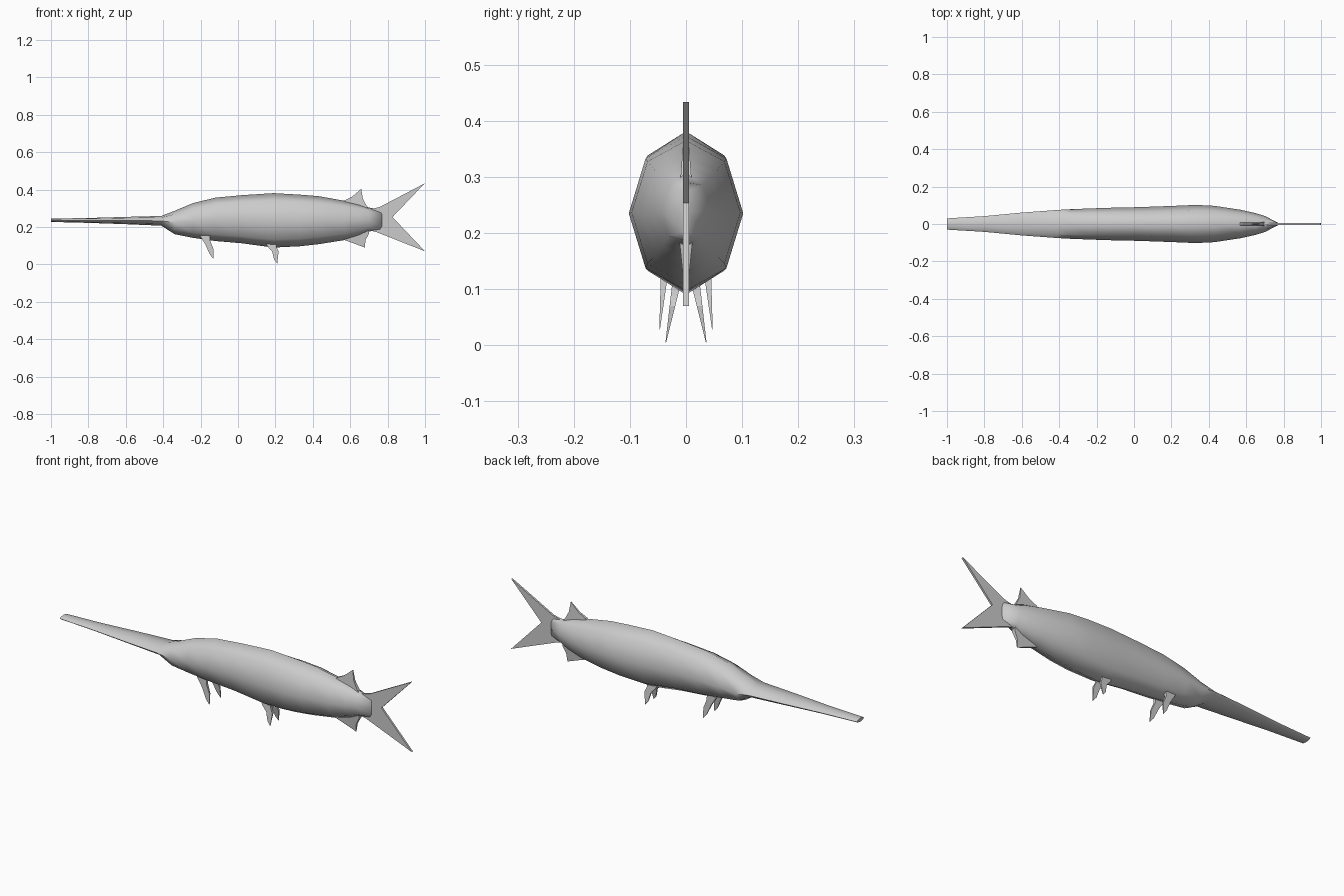
import bpy, bmesh, math

cube = bpy.data.objects.get("Cube")
if cube:
    bpy.data.objects.remove(cube, do_unlink=True)

grey = bpy.data.materials.new("plain_grey")
grey.use_nodes = True
GREY = (0.6, 0.6, 0.6, 1)
grey.diffuse_color = GREY
grey.node_tree.nodes["Principled BSDF"].inputs["Base Color"].default_value = GREY


def finish(name, bm, angle):
    bmesh.ops.recalc_face_normals(bm, faces=bm.faces)
    mesh = bpy.data.meshes.new(name)
    bm.to_mesh(mesh)
    bm.free()
    mesh.materials.append(grey)
    obj = bpy.data.objects.new(name, mesh)
    bpy.context.collection.objects.link(obj)
    bpy.ops.object.select_all(action="DESELECT")
    obj.select_set(True)
    bpy.context.view_layer.objects.active = obj
    bpy.ops.object.shade_smooth_by_angle(angle=math.radians(angle))
    return obj


def loft(name, sections, sides=8):
    """Skin eight-sided rings; each section is x, half width, bottom z, top z."""
    bm = bmesh.new()
    rings = []
    for x, w, lo, hi in sections:
        mid, r = (lo + hi) / 2, (hi - lo) / 2
        rings.append([bm.verts.new((x, w * math.cos(math.tau * i / sides),
                                    mid + r * math.sin(math.tau * i / sides)))
                      for i in range(sides)])
    for a, b in zip(rings, rings[1:]):
        for i in range(sides):
            j = (i + 1) % sides
            bm.faces.new((a[i], a[j], b[j], b[i]))
    bm.faces.new(rings[0])
    bm.faces.new(rings[-1])
    return finish(name, bm, 70)


def fin(name, outline, base, tip):
    """Tapered plate from an x-z outline; base and tip are (z, y, half thickness)."""
    bm = bmesh.new()
    left, right = [], []
    for x, z in outline:
        t = (z - base[0]) / (tip[0] - base[0])
        y = base[1] + (tip[1] - base[1]) * t
        h = base[2] + (tip[2] - base[2]) * t
        left.append(bm.verts.new((x, y + h, z)))
        right.append(bm.verts.new((x, y - h, z)))
    n = len(outline)
    bm.faces.new(left)
    bm.faces.new(right[::-1])
    for i in range(n):
        j = (i + 1) % n
        bm.faces.new((left[i], right[i], right[j], left[j]))
    return finish(name, bm, 30)


# Body with the long flat snout
loft("body", [
    (-1.00, 0.030, 0.227, 0.245),
    (-0.80, 0.042, 0.222, 0.248),
    (-0.60, 0.061, 0.215, 0.254),
    (-0.41, 0.075, 0.207, 0.259),
    (-0.34, 0.079, 0.162, 0.286),
    (-0.24, 0.083, 0.142, 0.328),
    (-0.12, 0.087, 0.125, 0.357),
    (0.02, 0.090, 0.113, 0.370),
    (0.19, 0.096, 0.090, 0.381),
    (0.33, 0.102, 0.097, 0.373),
    (0.43, 0.097, 0.108, 0.365),
    (0.57, 0.076, 0.130, 0.340),
    (0.65, 0.058, 0.153, 0.322),
    (0.70, 0.043, 0.176, 0.304),
    (0.77, 0.006, 0.186, 0.290),
])

# Forked tail
fin("tail_fin", [(0.68, 0.295), (0.72, 0.298), (0.76, 0.308), (0.998, 0.433), (0.826, 0.253),
                 (1.0, 0.07), (0.74, 0.173), (0.70, 0.182), (0.68, 0.19)],
    (0.07, 0, 0.005), (0.433, 0, 0.005))

# Fins on the back and under the tail
fin("dorsal_fin", [(0.56, 0.33), (0.57, 0.342), (0.61, 0.362), (0.659, 0.404), (0.668, 0.35),
                   (0.685, 0.318), (0.70, 0.295)], (0.295, 0, 0.010), (0.404, 0, 0.002))
fin("anal_fin", [(0.56, 0.145), (0.57, 0.13), (0.62, 0.112), (0.678, 0.09), (0.682, 0.13),
                 (0.70, 0.165), (0.70, 0.19)], (0.19, 0, 0.012), (0.09, 0, 0.002))

# Paired belly fins
FRONT = [(-0.205, 0.155), (-0.175, 0.108), (-0.15, 0.052), (-0.13, 0.028),
         (-0.132, 0.085), (-0.15, 0.13), (-0.15, 0.155)]
REAR = [(0.15, 0.115), (0.156, 0.098), (0.182, 0.07), (0.193, 0.026), (0.21, 0.005),
        (0.217, 0.07), (0.205, 0.095), (0.205, 0.115)]
for side, s in (("left", -1), ("right", 1)):
    fin(f"front_belly_fin_{side}", FRONT, (0.155, s * 0.036, 0.008), (0.028, s * 0.047, 0.0006))
    fin(f"rear_belly_fin_{side}", REAR, (0.115, s * 0.016, 0.008), (0.005, s * 0.036, 0.0006))
